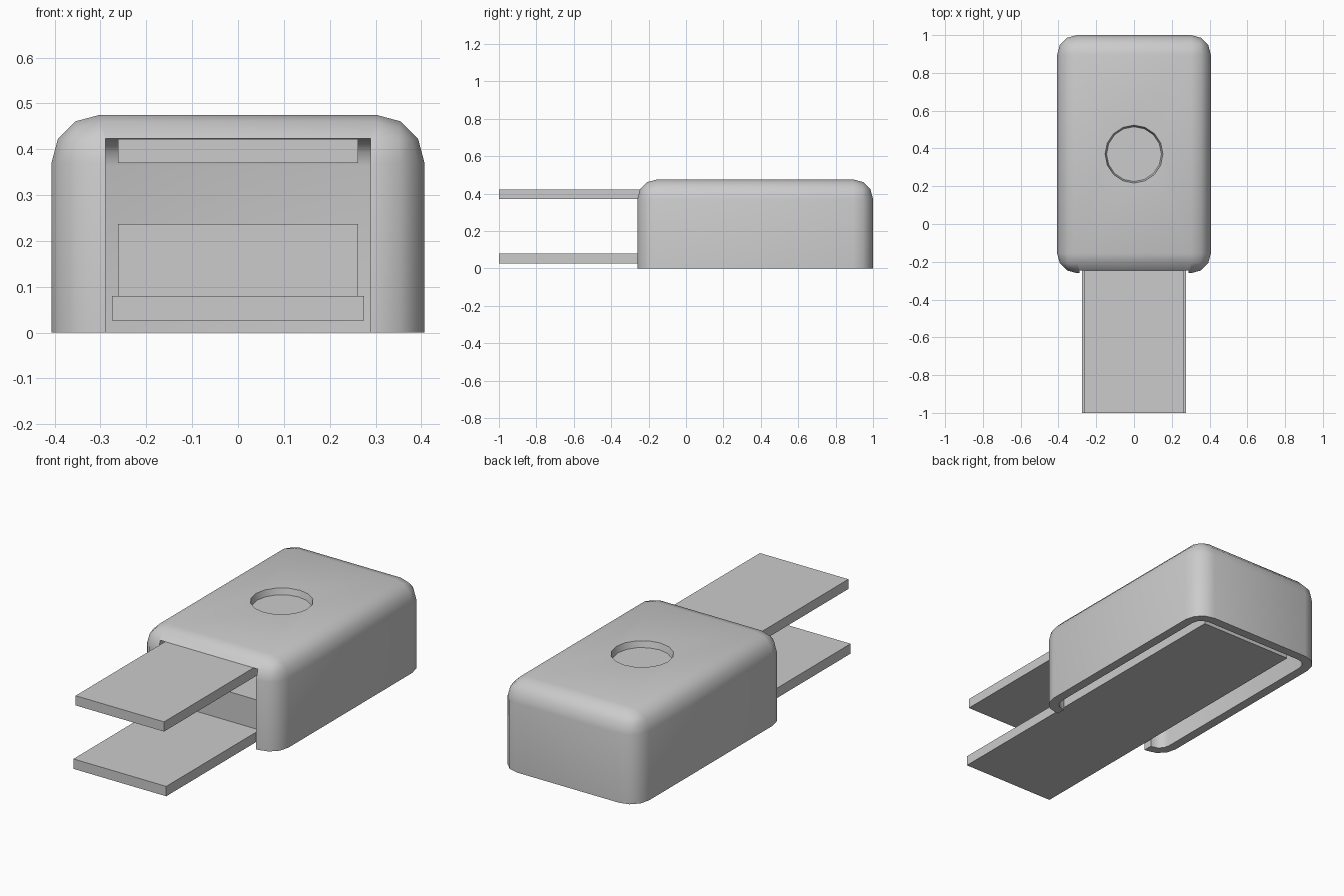
import bpy, bmesh, math

if "Cube" in bpy.data.objects:
    bpy.data.objects.remove(bpy.data.objects["Cube"])


def box(name, x, y0, y1, z0, z1, radius=0.0):
    """Box symmetric in x; radius rounds every edge except the bottom rim."""
    bm = bmesh.new()
    bmesh.ops.create_cube(bm, size=1)
    for v in bm.verts:
        v.co.x = x if v.co.x > 0 else -x
        v.co.y = y1 if v.co.y > 0 else y0
        v.co.z = z1 if v.co.z > 0 else z0
    if radius:
        edges = [e for e in bm.edges if max(v.co.z for v in e.verts) > z0 + 1e-4]
        bmesh.ops.bevel(bm, geom=edges, offset=radius, segments=3,
                        profile=0.5, affect='EDGES', clamp_overlap=True)
    mesh = bpy.data.meshes.new(name)
    bm.to_mesh(mesh)
    bm.free()
    obj = bpy.data.objects.new(name, mesh)
    bpy.context.collection.objects.link(obj)
    return obj


def cut(target, cutter):
    """Subtract the cutter, apply, and remove it."""
    mod = target.modifiers.new("cut", 'BOOLEAN')
    mod.operation = 'DIFFERENCE'
    mod.solver = 'EXACT'
    mod.object = cutter
    bpy.context.view_layer.objects.active = target
    bpy.ops.object.modifier_apply(modifier=mod.name)
    bpy.data.objects.remove(cutter)


# Rounded housing, hollow and open underneath
housing = box("housing", 0.407, -0.26, 1.0, 0.0, 0.475, 0.105)
cut(housing, box("cavity", 0.357, -0.21, 0.95, -0.1, 0.424, 0.06))

# Front slot for the straps
cut(housing, box("front_slot", 0.289, -0.5, -0.1, -0.2, 0.4235))

# Shallow round thumb recess in the top
bpy.ops.mesh.primitive_cone_add(vertices=16, radius1=0.145, radius2=0.16,
                                depth=0.06, location=(0, 0.37, 0.472))
cut(housing, bpy.context.object)

bpy.ops.object.select_all(action='DESELECT')
housing.select_set(True)
bpy.context.view_layer.objects.active = housing
bpy.ops.object.shade_smooth_by_angle(angle=math.radians(35))

# Straps running out of the front, and the block clamped between them
box("upper_strap", 0.262, -1.0, 0.88, 0.37, 0.422)
box("lower_strap", 0.275, -1.0, 0.89, 0.027, 0.08)
box("inner_block", 0.262, -0.21, 0.88, 0.08, 0.237)
